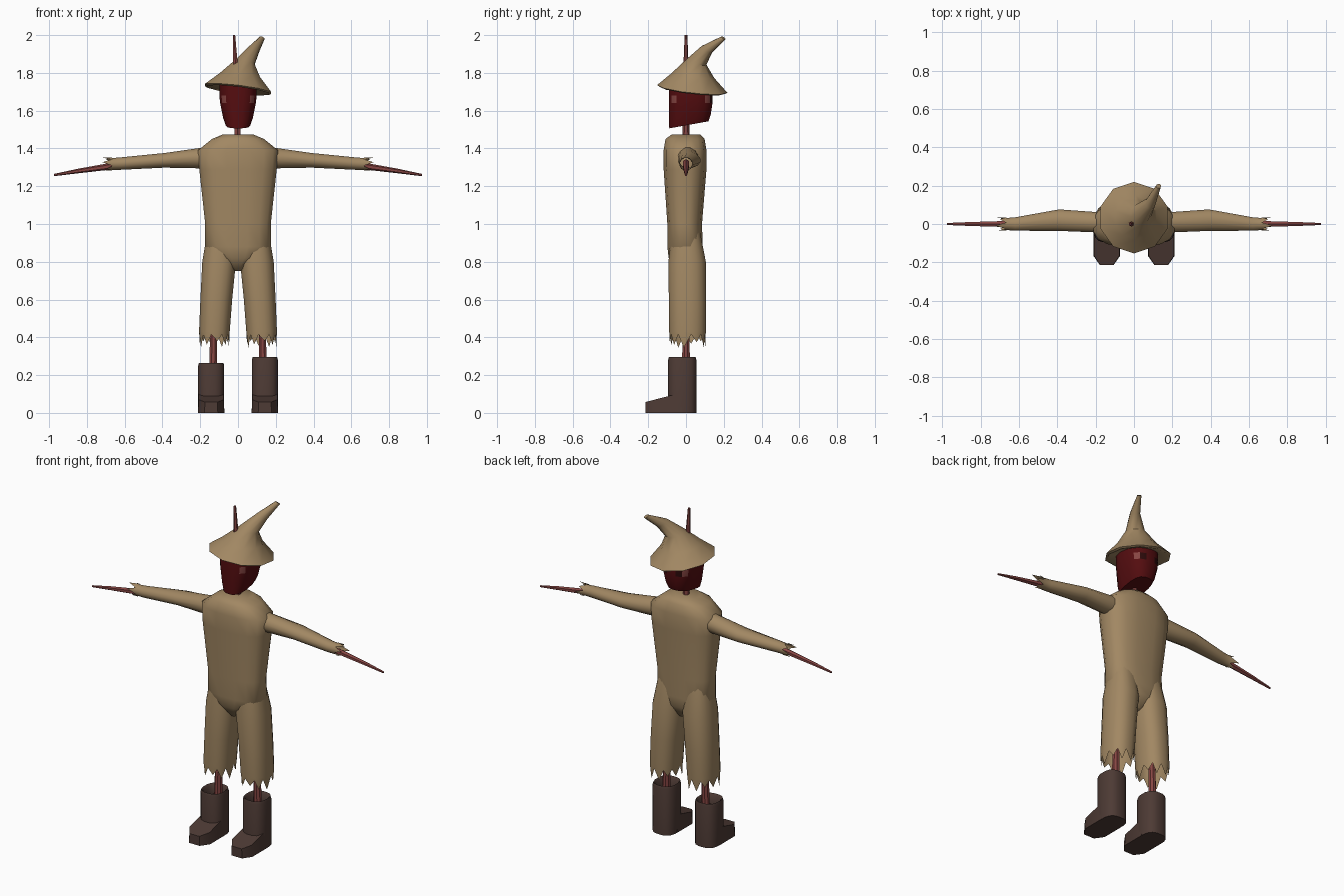
import bpy, bmesh
from math import sin, cos, pi, copysign, radians

if "Cube" in bpy.data.objects:
    bpy.data.objects.remove(bpy.data.objects["Cube"])


def material(name, rgb):
    m = bpy.data.materials.new(name)
    m.use_nodes = True
    m.diffuse_color = (*rgb, 1)
    bsdf = m.node_tree.nodes["Principled BSDF"]
    bsdf.inputs["Base Color"].default_value = (*rgb, 1)
    bsdf.inputs["Roughness"].default_value = 0.9
    return m


CLOTH = material("straw cloth", (0.36, 0.245, 0.125))
WOOD = material("red wood", (0.24, 0.06, 0.055))
LEATHER = material("boot leather", (0.075, 0.043, 0.035))
FACE = material("dark red sack", (0.09, 0.004, 0.005))
HOLE = material("eye hollow", (0.025, 0.003, 0.003))


def finish(bm, name, mats, angle=40):
    bmesh.ops.recalc_face_normals(bm, faces=bm.faces)
    mesh = bpy.data.meshes.new(name)
    bm.to_mesh(mesh)
    bm.free()
    ob = bpy.data.objects.new(name, mesh)
    bpy.context.collection.objects.link(ob)
    for m in mats:
        mesh.materials.append(m)
    bpy.ops.object.select_all(action="DESELECT")
    bpy.context.view_layer.objects.active = ob
    ob.select_set(True)
    bpy.ops.object.shade_smooth_by_angle(angle=radians(angle))
    return ob


def loft(rings, n=12, power=1.0, axis="z", side=1, jag=0, caps=(False, False)):
    """Skin through rings (centre, radius a, radius b, tilt x, tilt y).
    axis x lays the section in the y-z plane; jag makes the last ring ragged."""
    bm = bmesh.new()
    rows = []
    for k, (c, a, b, *tilt) in enumerate(rings):
        tx, ty = tilt or (0, 0)
        row = []
        for i in range(n):
            t = 2 * pi * (i + 0.5) / n
            u = a * copysign(abs(cos(t)) ** power, cos(t))
            v = b * copysign(abs(sin(t)) ** power, sin(t))
            w = tx * u + ty * v
            if jag and k == len(rings) - 1:
                w += jag * (i % 2) * (0.75 + 0.25 * cos(i * 2.3))
            p = (c[0] + u, c[1] + v, c[2] + w)
            if axis == "x":
                p = (side * (c[0] + w), c[1] + u, c[2] + v)
            row.append(bm.verts.new(p))
        rows.append(row)
    for r, s in zip(rows, rows[1:]):
        for i in range(n):
            j = (i + 1) % n
            bm.faces.new((r[i], r[j], s[j], s[i]))
    for row, cap in zip((rows[0], rows[-1]), caps):
        if cap:
            bm.faces.new(row)
    return bm


BOTH = (True, True)

# Tunic body, pinched to the crotch
finish(loft([((0, 0, 1.475), 0.08, 0.075),
             ((0, -0.005, 1.45), 0.14, 0.105),
             ((0, -0.005, 1.39), 0.215, 0.115),
             ((0, -0.005, 1.29), 0.208, 0.115),
             ((0, -0.007, 1.0), 0.176, 0.093),
             ((0, -0.005, 0.88), 0.178, 0.095),
             ((0, -0.003, 0.82), 0.12, 0.09),
             ((0, 0, 0.75), 0.015, 0.05)],
            n=16, power=0.75, caps=BOTH), "tunic_body", [CLOTH], 60)

for s, label in ((1, "left"), (-1, "right")):
    # Sleeve with ragged cuff
    finish(loft([((0.12, 0.005, 1.36), 0.06, 0.06),
                 ((0.21, 0.01, 1.348), 0.055, 0.055),
                 ((0.39, 0.02, 1.337), 0.058, 0.04),
                 ((0.62, 0.0, 1.32), 0.036, 0.034),
                 ((0.67, 0.0, 1.318), 0.032, 0.032),
                 ((0.665, 0.0, 1.318), 0.036, 0.036)],
                axis="x", side=s, jag=0.06), label + "_sleeve", [CLOTH], 60)

    # Stick arm
    finish(loft([((0.5, 0, 1.325), 0.018, 0.018),
                 ((0.7, 0, 1.302), 0.017, 0.017),
                 ((0.85, 0, 1.28), 0.012, 0.012),
                 ((0.975, 0, 1.259), 0.006, 0.006)],
                n=6, axis="x", side=s, caps=BOTH), label + "_stick_arm", [WOOD])

    # Trouser leg with ragged hem
    finish(loft([((s * 0.088, 0, 0.96), 0.075, 0.075),
                 ((s * 0.1, 0.006, 0.8), 0.09, 0.1),
                 ((s * 0.115, 0.008, 0.6), 0.085, 0.1),
                 ((s * 0.125, 0.008, 0.43), 0.082, 0.098),
                 ((s * 0.125, 0.008, 0.415), 0.078, 0.095)],
                n=20, power=0.85, jag=-0.07), label + "_trouser_leg", [CLOTH], 60)

    # Stick leg
    finish(loft([((s * 0.125, 0, 0.6), 0.018, 0.018),
                 ((s * 0.133, 0, 0.2), 0.023, 0.023)],
                n=8, caps=BOTH), label + "_stick_leg", [WOOD])

    # Boot shaft with a hollow top
    top = 0.28 + s * 0.015
    x = s * 0.142
    finish(loft([((x, -0.02, 0), 0.07, 0.076),
                 ((x, -0.02, top - 0.015), 0.07, 0.076),
                 ((x, -0.02, top), 0.066, 0.072),
                 ((x, -0.02, top - 0.01), 0.056, 0.062),
                 ((x, -0.02, top - 0.06), 0.052, 0.058)],
                n=16, power=0.75, caps=BOTH), label + "_boot_shaft", [LEATHER], 50)

    # Boot foot: chamfered plan, top sloping to the toe
    bm = bmesh.new()
    plan = [(-0.07, -0.02), (-0.07, -0.165), (-0.035, -0.215), (0.035, -0.215),
            (0.07, -0.165), (0.07, -0.02)]
    sole = [bm.verts.new((x + u, v, 0)) for u, v in plan]
    upper = [bm.verts.new((x + u * 0.95, v, 0.056 + 0.26 * (v + 0.22))) for u, v in plan]
    bm.faces.new(sole)
    bm.faces.new(upper)
    for i in range(len(plan)):
        j = (i + 1) % len(plan)
        bm.faces.new((sole[i], sole[j], upper[j], upper[i]))
    finish(bm, label + "_boot_foot", [LEATHER], 50)

# Head sack with eye patches on the front and back
bm = loft([((0, 0.025, 1.75), 0.1, 0.115),
           ((0, 0.025, 1.68), 0.1, 0.117),
           ((0, 0.025, 1.64), 0.096, 0.117),
           ((0, 0.02, 1.565), 0.08, 0.112, 0, 0.1),
           ((0, 0.015, 1.525), 0.065, 0.105, 0, 0.18)],
          n=16, power=0.75, caps=BOTH)
for f in bm.faces:
    c = f.calc_center_median()
    if 1.645 < c.z < 1.675:
        if 0.055 < abs(c.x) < 0.085:
            f.material_index = 1
        elif c.y > 0.09 and abs(c.x) > 0.02:
            f.material_index = 2
finish(bm, "head", [FACE, WOOD, HOLE], 45)

# Centre pole through neck, head and hat
finish(loft([((0, 0, 1.3), 0.02, 0.02),
             ((-0.003, 0, 1.55), 0.018, 0.018),
             ((-0.014, 0, 1.86), 0.013, 0.013),
             ((-0.021, 0, 2.0), 0.007, 0.007)],
            n=6, caps=BOTH), "centre_pole", [WOOD])

# Bent pointed hat with a hollow underside
finish(loft([((0.0, 0.03, 1.735), 0.09, 0.09, -0.1, -0.1),
             ((0.0, 0.033, 1.708), 0.172, 0.174, -0.12, -0.11),
             ((0.0, 0.033, 1.715), 0.184, 0.186, -0.12, -0.11),
             ((0.01, 0.035, 1.785), 0.112, 0.114, -0.1, -0.1),
             ((0.036, 0.052, 1.855), 0.054, 0.056, -0.2, -0.2),
             ((0.085, 0.11, 1.925), 0.028, 0.03, -0.4, -0.5),
             ((0.128, 0.198, 1.985), 0.013, 0.011, -0.4, -0.6)],
            n=10, caps=BOTH), "hat", [CLOTH], 50)
